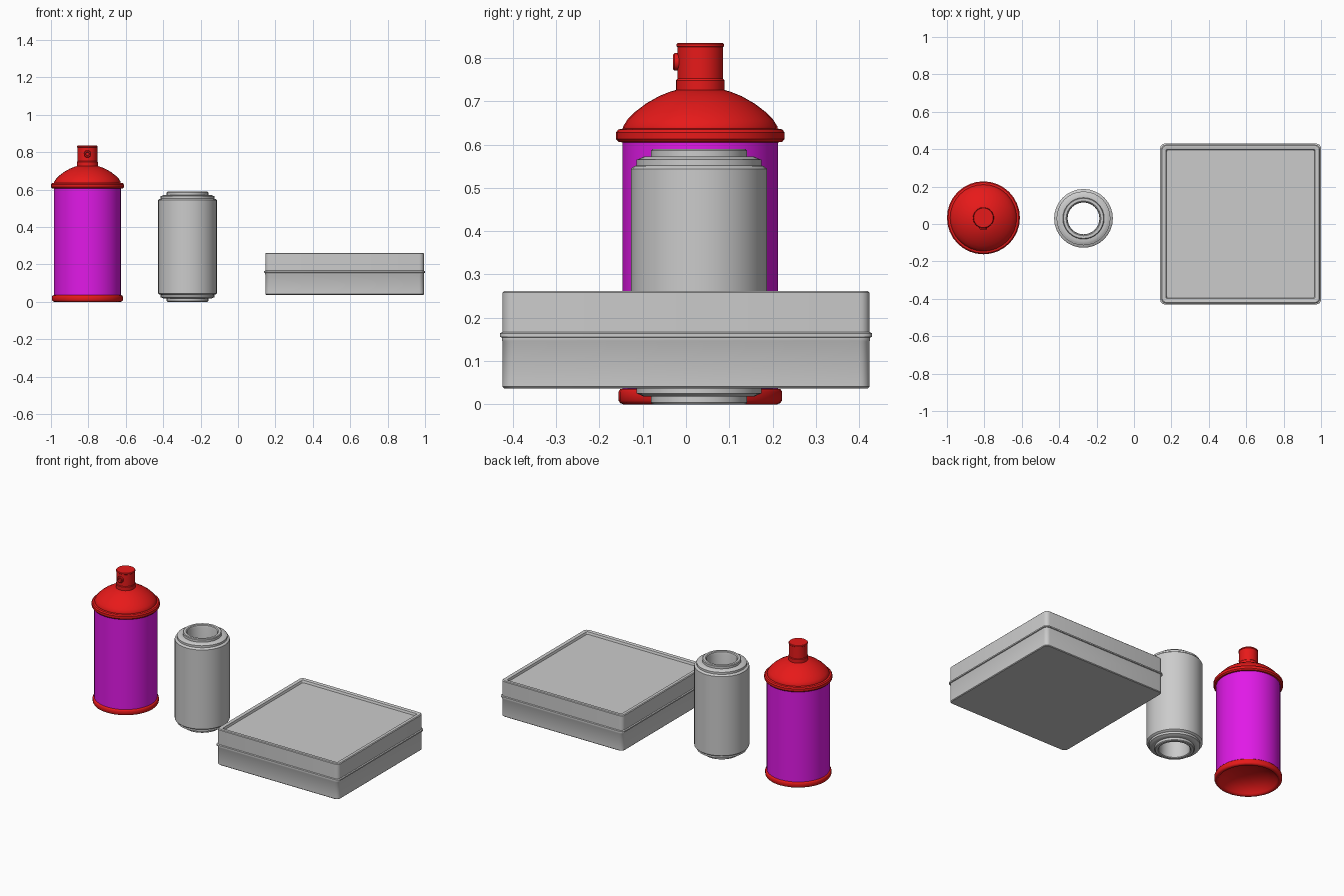
import bpy, bmesh, math

if "Cube" in bpy.data.objects:
    bpy.data.objects.remove(bpy.data.objects["Cube"])


def material(name, rgb):
    m = bpy.data.materials.new(name)
    m.diffuse_color = (*rgb, 1)
    m.use_nodes = True
    m.node_tree.nodes["Principled BSDF"].inputs["Base Color"].default_value = m.diffuse_color
    return m


def skin(name, rings, loc, mat=None, caps=False, closed=False, angle=35):
    """Bridge a stack of equally sized point rings into one smooth object."""
    bm = bmesh.new()
    loops = [[bm.verts.new(p) for p in ring] for ring in rings]
    n = len(loops[0])
    pairs = list(zip(loops, loops[1:]))
    if closed:
        pairs.append((loops[-1], loops[0]))
    for a, b in pairs:
        for i in range(n):
            j = (i + 1) % n
            bm.faces.new((a[i], a[j], b[j], b[i]))
    if caps:
        bm.faces.new(loops[0][::-1])
        bm.faces.new(loops[-1])
    bmesh.ops.remove_doubles(bm, verts=bm.verts, dist=1e-5)
    bmesh.ops.recalc_face_normals(bm, faces=bm.faces)
    me = bpy.data.meshes.new(name)
    bm.to_mesh(me)
    bm.free()
    ob = bpy.data.objects.new(name, me)
    ob.location = loc
    bpy.context.collection.objects.link(ob)
    if mat:
        me.materials.append(mat)
    bpy.ops.object.select_all(action='DESELECT')
    ob.select_set(True)
    bpy.context.view_layer.objects.active = ob
    bpy.ops.object.shade_smooth_by_angle(angle=math.radians(angle))
    return ob


def lathe(name, profile, loc, mat=None, n=32, **kw):
    rings = [[(r * math.cos(2 * math.pi * i / n), r * math.sin(2 * math.pi * i / n), z)
              for i in range(n)] for r, z in profile]
    return skin(name, rings, loc, mat, **kw)


def rounded_square(half, z, radius=0.025, steps=5):
    pts = []
    for k in range(4):
        c = math.pi / 4 + k * math.pi / 2
        cx = math.copysign(half - radius, math.cos(c))
        cy = math.copysign(half - radius, math.sin(c))
        for s in range(steps):
            a = (k + s / (steps - 1)) * math.pi / 2
            pts.append((cx + radius * math.cos(a), cy + radius * math.sin(a), z))
    return pts


red = material("red", (0.8, 0.01, 0.01))
purple = material("purple", (0.75, 0.01, 0.8))

# Spray can: label body
S = (-0.805, 0.033, 0)
lathe("spray_body", [(0.18, 0.025), (0.18, 0.61)], S, purple)

# Spray can: rolled base rim with concave underside
lathe("spray_base", [(0.178, 0.036), (0.185, 0.035), (0.189, 0.029), (0.189, 0.009),
                     (0.185, 0.003), (0.178, 0), (0.168, 0.002), (0.162, 0.01),
                     (0.145, 0.03), (0.115, 0.05), (0.08, 0.063), (0.04, 0.07),
                     (0, 0.072)], S, red, angle=50)

# Spray can: rolled shoulder rim and dome
lathe("spray_dome", [(0.178, 0.605), (0.189, 0.606), (0.195, 0.613), (0.195, 0.628),
                     (0.189, 0.635), (0.178, 0.637), (0.178, 0.642), (0.168, 0.658),
                     (0.150, 0.676), (0.125, 0.695), (0.095, 0.712), (0.07, 0.722),
                     (0.056, 0.726), (0, 0.727)], S, red)

# Spray can: neck collar and push button
lathe("spray_button", [(0.056, 0.722), (0.056, 0.748), (0.053, 0.752), (0.053, 0.825),
                       (0.055, 0.827), (0.055, 0.832), (0.052, 0.835), (0, 0.835)],
      S, red)

# Spray can: outlet on the front of the button
outlet = lathe("spray_outlet", [(0.02, -0.02), (0.02, 0.009), (0.017, 0.012),
                                (0.011, 0.012), (0.009, 0.003), (0, 0.003)],
               (S[0], S[1] - 0.051, 0.791), red, n=16)
outlet.rotation_euler.x = math.pi / 2

# Drink can: stepped tube, upper half mirrored to the lower half
mid = 0.295
half_can = [(0.085, 0.279), (0.088, 0.291), (0.093, 0.295), (0.107, 0.295),
            (0.111, 0.291), (0.111, 0.277), (0.128, 0.277), (0.134, 0.274),
            (0.144, 0.270), (0.144, 0.257), (0.150, 0.255), (0.157, 0.249)]
can = [(r, mid + h) for r, h in half_can] + [(r, mid - h) for r, h in reversed(half_can)]
lathe("drink_can", can, (-0.27, 0.03, 0), closed=True)

# Square tin: lower tray, seam lip, lid and recessed top panel
tin = [(0.420, 0.037), (0.424, 0.041), (0.424, 0.145), (0.425, 0.147), (0.425, 0.154),
       (0.430, 0.156), (0.430, 0.164), (0.424, 0.167), (0.424, 0.258), (0.420, 0.262),
       (0.402, 0.262), (0.399, 0.260), (0.395, 0.246)]
rings = [rounded_square(h, z, 0.025 if h > 0.41 else 0.008) for h, z in tin]
skin("square_tin", rings, (0.57, 0, 0), caps=True)
